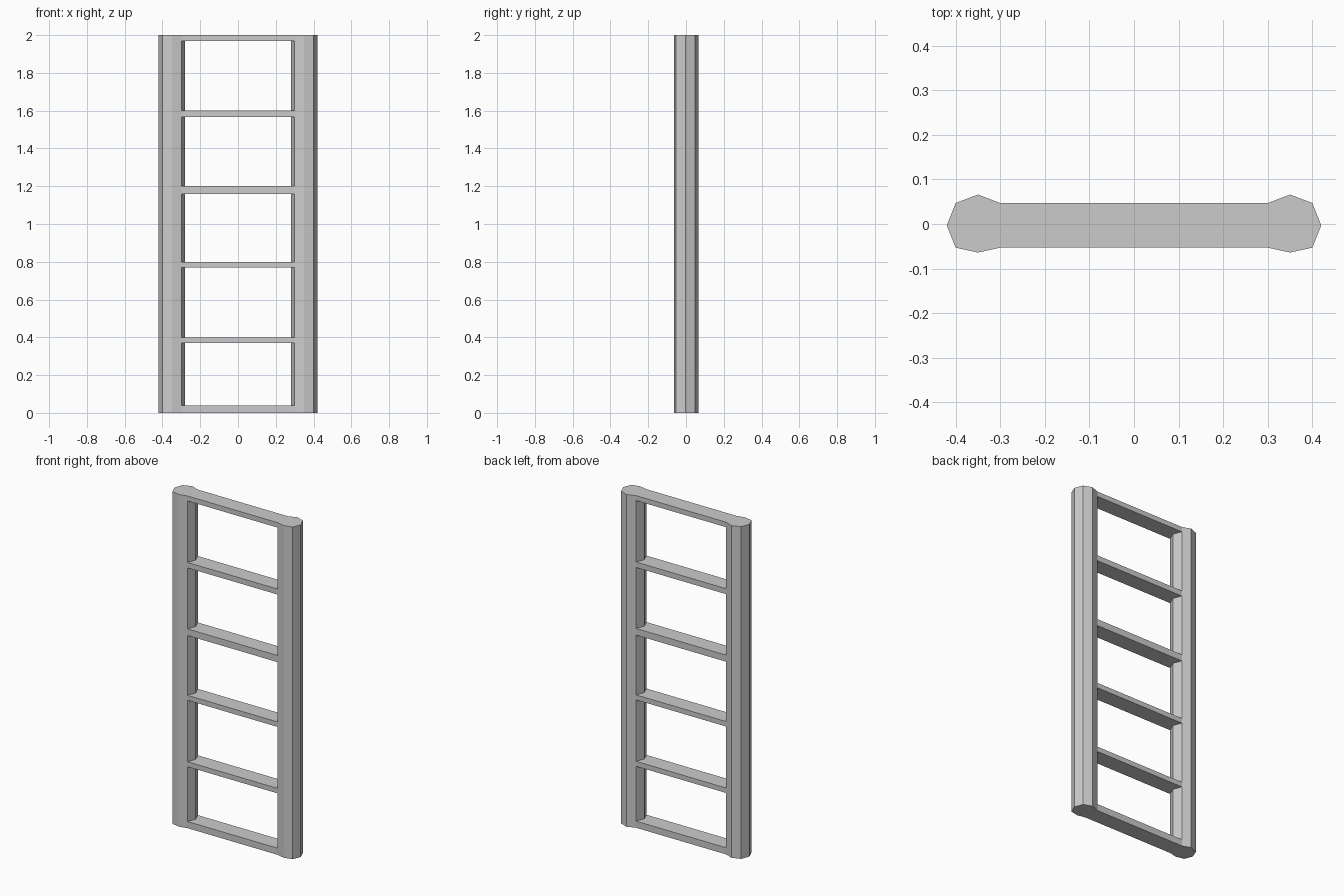
import bpy
import bmesh

cube = bpy.data.objects.get("Cube")
if cube:
    bpy.data.objects.remove(cube, do_unlink=True)

# Single plain grey material
grey = bpy.data.materials.new("plain_grey")
grey.use_nodes = True
colour = (0.6, 0.6, 0.6, 1.0)
grey.diffuse_color = colour
grey.node_tree.nodes["Principled BSDF"].inputs["Base Color"].default_value = colour

HEIGHT = 2.0
RAIL_X = 0.35
FRONT_Y, BACK_Y = -0.053, 0.047


def prism(name, outline, z0, z1):
    """Extrude an xy outline from z0 up to z1."""
    bm = bmesh.new()
    base = bm.faces.new([bm.verts.new((x, y, z0)) for x, y in outline])
    top = bmesh.ops.extrude_face_region(bm, geom=[base])["geom"]
    for v in top:
        if isinstance(v, bmesh.types.BMVert):
            v.co.z = z1
    bmesh.ops.recalc_face_normals(bm, faces=bm.faces)
    mesh = bpy.data.meshes.new(name)
    bm.to_mesh(mesh)
    bm.free()
    mesh.materials.append(grey)
    obj = bpy.data.objects.new(name, mesh)
    bpy.context.collection.objects.link(obj)
    return obj


# Eight-sided side rails
rail = [(0.07, -0.003), (0.05, BACK_Y), (0, 0.066), (-0.05, BACK_Y),
        (-0.07, -0.003), (-0.05, FRONT_Y), (0, -0.064), (0.05, FRONT_Y)]
for side, sign in (("left", 1), ("right", -1)):
    prism(f"{side}_rail", [(sign * (RAIL_X + x), y) for x, y in rail], 0, HEIGHT)

# Flat rungs, with their ends set into the rails
end = RAIL_X - 0.05
rung = [(-end, FRONT_Y), (end, FRONT_Y), (end, BACK_Y), (-end, BACK_Y)]
levels = [(0, 0.04), (0.37, 0.40), (0.77, 0.80), (1.16, 1.20), (1.567, 1.60), (1.97, HEIGHT)]
for i, (z0, z1) in enumerate(levels, 1):
    prism(f"rung_{i}", rung, z0, z1)
